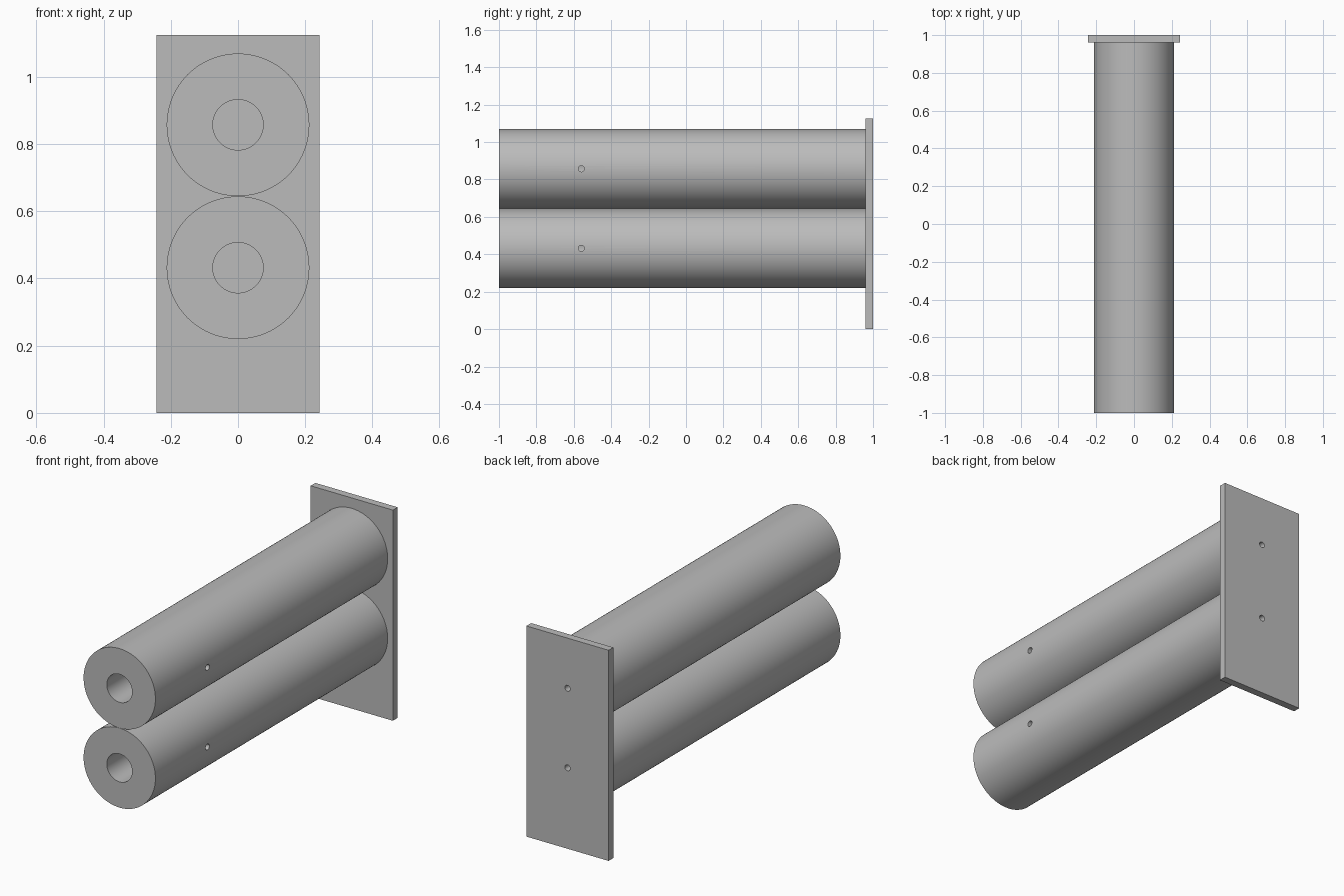
import bpy, bmesh, math
from mathutils import Matrix

if "Cube" in bpy.data.objects:
    bpy.data.objects.remove(bpy.data.objects["Cube"])

HEIGHTS = (0.432, 0.857)   # barrel axis heights
R_OUT, R_BORE, R_PIN = 0.2122, 0.075, 0.016
MOUTH, BORE_END, PLATE_FRONT, BACK = -1.0, -0.5, 0.96, 1.0

steel = bpy.data.materials.new("grey_steel")
steel.diffuse_color = (0.5, 0.5, 0.5, 1)
steel.use_nodes = True
steel.node_tree.nodes["Principled BSDF"].inputs["Base Color"].default_value = steel.diffuse_color


def finish(name, bm):
    bmesh.ops.recalc_face_normals(bm, faces=bm.faces)
    mesh = bpy.data.meshes.new(name)
    bm.to_mesh(mesh)
    bm.free()
    mesh.materials.append(steel)
    obj = bpy.data.objects.new(name, mesh)
    bpy.context.collection.objects.link(obj)
    return obj


def cylinder(name, radius, start, end, segments):
    """Cylinder between two points lying along one axis."""
    bm = bmesh.new()
    axis = end - start
    rot = axis.to_track_quat('Z', 'Y').to_matrix().to_4x4()
    bmesh.ops.create_cone(bm, cap_ends=True, segments=segments,
                          radius1=radius, radius2=radius, depth=axis.length,
                          matrix=Matrix.Translation((start + end) / 2) @ rot)
    return finish(name, bm)


def drill(obj, cutters):
    """Cut the holes, bake the result and shade it."""
    bpy.context.view_layer.objects.active = obj
    for cutter in cutters:
        mod = obj.modifiers.new("hole", 'BOOLEAN')
        mod.operation, mod.solver, mod.object = 'DIFFERENCE', 'EXACT', cutter
        bpy.ops.object.modifier_apply(modifier=mod.name)
    bpy.ops.object.select_all(action='DESELECT')
    obj.select_set(True)
    bpy.ops.object.shade_smooth_by_angle(angle=math.radians(30))


def along_y(name, radius, y0, y1, z, segments):
    return cylinder(name, radius, V((0, y0, z)), V((0, y1, z)), segments)


from mathutils import Vector as V

# Mounting plate
bm = bmesh.new()
bmesh.ops.create_cube(bm, size=1, matrix=Matrix.Translation((0, 0.98, 0.5625))
                      @ Matrix.Diagonal((0.486, BACK - PLATE_FRONT, 1.125, 1)))
plate = finish("mounting_plate", bm)

helpers, back_holes = [], []
for label, z in zip(("lower", "upper"), HEIGHTS):
    # Barrel with a blind bore, a side vent and a rear screw hole
    barrel = along_y(label + "_barrel", R_OUT, MOUTH, PLATE_FRONT, z, 96)
    bore = along_y("bore_cutter", R_BORE, MOUTH - 0.1, BORE_END, z, 64)
    vent = cylinder("vent_cutter", R_PIN, V((0, -0.56, z)), V((0.3, -0.56, z)), 24)
    screw = along_y("screw_cutter", R_PIN, 0.8, BACK + 0.1, z, 24)
    drill(barrel, (bore, vent, screw))
    helpers += [bore, vent, screw]
    back_holes.append(screw)

drill(plate, back_holes)
for helper in helpers:
    bpy.data.objects.remove(helper)
